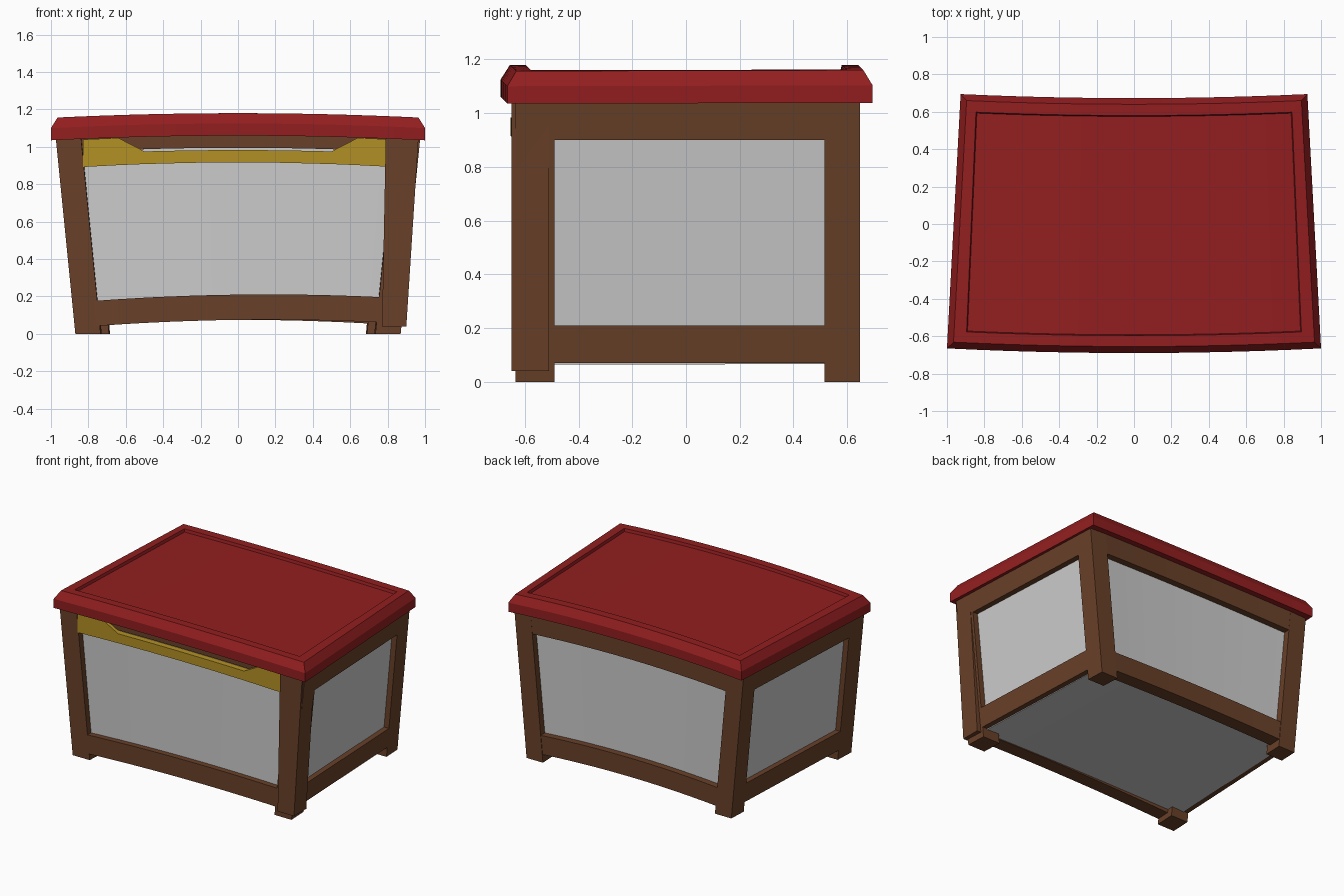
import bpy, bmesh

if "Cube" in bpy.data.objects:
    bpy.data.objects.remove(bpy.data.objects["Cube"])

def material(name, rgb):
    m = bpy.data.materials.new(name)
    m.diffuse_color = (*rgb, 1)
    m.use_nodes = True
    m.node_tree.nodes["Principled BSDF"].inputs["Base Color"].default_value = m.diffuse_color
    return m

wood = material("brown_wood", (0.14, 0.052, 0.022))
red = material("red_lid", (0.29, 0.013, 0.014))
gold = material("yellow_trim", (0.45, 0.28, 0.018))
N = 12  # segments along the bowed sides

def finish(name, bm, mat):
    bmesh.ops.recalc_face_normals(bm, faces=bm.faces)
    me = bpy.data.meshes.new(name)
    bm.to_mesh(me)
    bm.free()
    ob = bpy.data.objects.new(name, me)
    bpy.context.collection.objects.link(ob)
    if mat:
        me.materials.append(mat)
    return ob

def loft(name, rings, mat):
    """Skin equal-length rings and cap both ends."""
    bm = bmesh.new()
    vs = [[bm.verts.new(p) for p in r] for r in rings]
    for a, b in zip(vs, vs[1:]):
        for i in range(len(a)):
            j = (i + 1) % len(a)
            bm.faces.new((a[i], a[j], b[j], b[i]))
    bm.faces.new(vs[0])
    bm.faces.new(vs[-1])
    return finish(name, bm, mat)

def shell(name, levels, mat, bend_y, bend_z):
    """Stack bowed trapezoid outlines (front half, back half, y front, y back, z)."""
    bm = bmesh.new()
    rings = []
    for xf, xb, yf, yb, z in levels:
        ts = [2 * i / N - 1 for i in range(N + 1)]
        pts = [(t * xf, yf) for t in ts] + [(-t * xb, yb) for t in ts]
        rings.append([bm.verts.new((x, y + bend_y * x * x, z - bend_z * x * x)) for x, y in pts])
    n = 2 * N + 2
    for a, b in zip(rings, rings[1:]):
        for i in range(n):
            j = (i + 1) % n
            bm.faces.new((a[i], a[j], b[j], b[i]))
    for r in (rings[0], rings[-1]):
        for i in range(N):
            bm.faces.new((r[i], r[i + 1], r[n - 2 - i], r[n - 1 - i]))
    return finish(name, bm, mat)

def outer(y, z):
    """Half width of the flared, tapered body."""
    return (0.87 + 0.1 * z) * (1 - 0.05 * (y + 0.64))

def side_block(name, s, y0, y1, z0, z1, depth):
    rings = [[(s * (outer(y, z) - d), y, z) for y, d in
              ((y0, 0), (y1, 0), (y1, depth), (y0, depth))] for z in (z0, z1)]
    loft(name, rings, wood)

def bowed_rail(name, y0, y1, z0, z1, bend_z, tilt=0):
    rings = []
    for i in range(N + 1):
        t = 2 * i / N - 1
        ring = []
        for y, z in ((y0, z0), (y1, z0), (y1, z1), (y0, z1)):
            x = t * (outer(y, z) - 0.12)
            ring.append((x, y + 0.025 * x * x, z - bend_z * x * x + tilt * x))
        rings.append(ring)
    loft(name, rings, wood)

# Legs and side rails
for s, side in ((-1, "left"), (1, "right")):
    side_block(f"front_leg_{side}", s, -0.635, -0.49, 0, 1.05, 0.135)
    side_block(f"back_leg_{side}", s, 0.515, 0.648, 0, 1.05, 0.13)
    side_block(f"lower_side_rail_{side}", s, -0.49, 0.515, 0.07, 0.21, 0.1)
    side_block(f"upper_side_rail_{side}", s, -0.49, 0.515, 0.9, 1.05, 0.1)

# Slightly skewed extra post over the front right leg
loft("front_corner_post", [[(a, -0.65, z), (b, -0.65, z), (b, -0.51, z), (a, -0.51, z)]
                           for a, b, z in ((0.77, 0.9, 0.04), (0.79, 0.965, 1.045))], wood)

# Front and back rails
bowed_rail("lower_front_rail", -0.65, -0.55, 0.075, 0.21, 0.04, 0.013)
bowed_rail("lower_back_rail", 0.535, 0.632, 0.075, 0.21, 0.04)
bowed_rail("upper_back_rail", 0.535, 0.632, 0.92, 1.07, 0.03)
bowed_rail("upper_front_rail", -0.628, -0.56, 0.995, 1.07, 0.03)

# Yellow trim with a dropped middle
rings = []
for x in (-0.83, -0.64, -0.5, -0.25, 0, 0.25, 0.5, 0.64, 0.795):
    yf = -0.653 + 0.025 * x * x
    lo = 0.917 - 0.036 * x * x
    hi = 0.983 - 0.03 * x * x if abs(x) < 0.6 else 1.06 - 0.03 * x * x
    rings.append([(x, yf, lo), (x, yf + 0.08, lo), (x, yf + 0.08, hi), (x, yf, hi)])
loft("front_trim", rings, gold)

# Grey panels and floor as one bowed box
shell("inner_box", [(outer(-0.6, 0.08) - 0.04, outer(0.6, 0.08) - 0.04, -0.61, 0.585, 0.085),
                    (outer(-0.6, 1.05) - 0.04, outer(0.6, 1.05) - 0.04, -0.61, 0.585, 1.07)],
      None, 0.025, 0.03)

# Lid: vertical edge, chamfer, raised border, sunken panel
shell("lid", [(1.0, 0.927, -0.69, 0.673, 1.06),
              (1.0, 0.927, -0.69, 0.673, 1.125),
              (0.965, 0.895, -0.655, 0.64, 1.18),
              (0.895, 0.845, -0.597, 0.58, 1.18),
              (0.89, 0.84, -0.592, 0.575, 1.16)], red, 0.025, 0.025)
